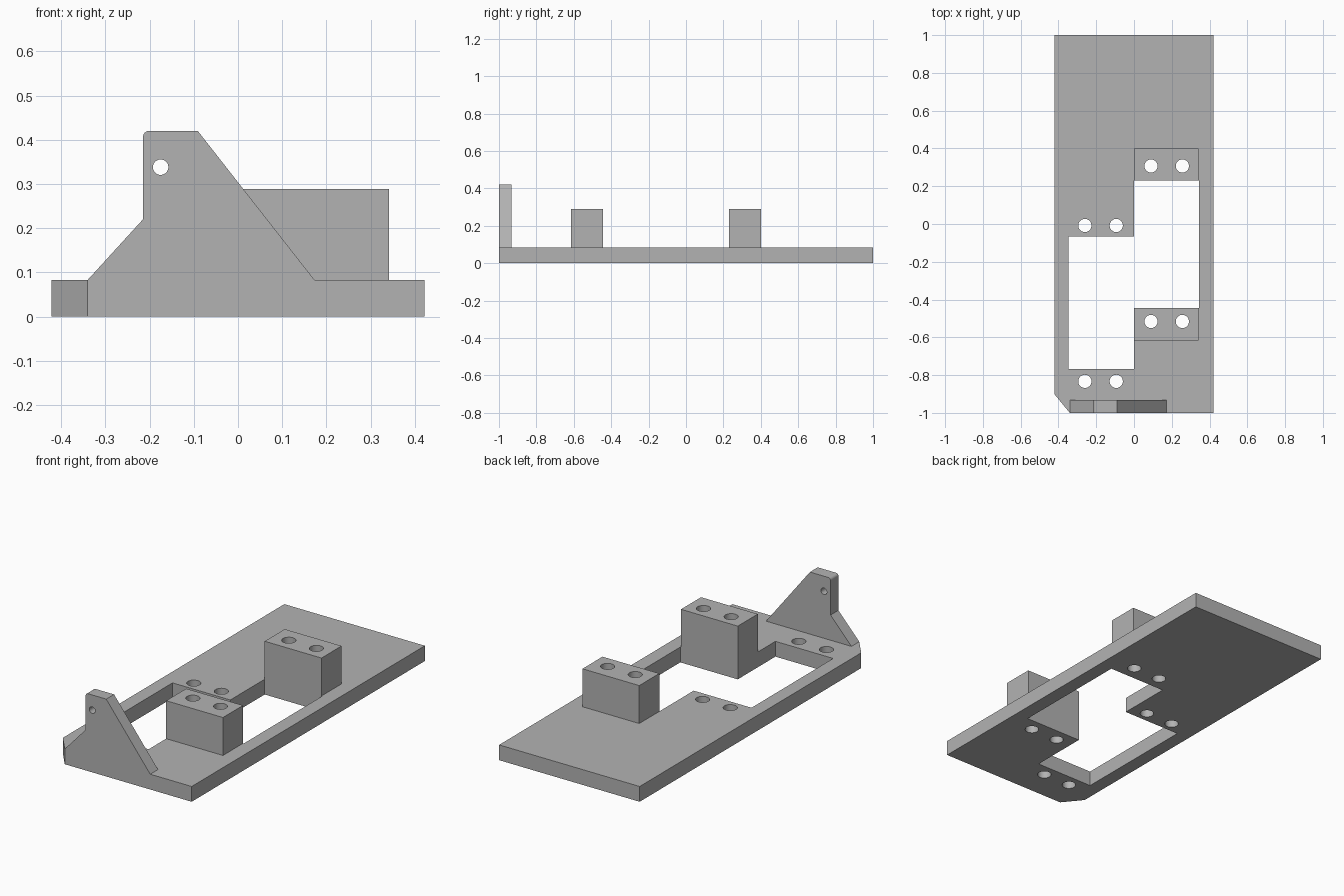
import bpy, bmesh, math
from mathutils import Matrix

if "Cube" in bpy.data.objects:
    bpy.data.objects.remove(bpy.data.objects["Cube"])

grey = bpy.data.materials.new("plain grey")
grey.diffuse_color = (0.45, 0.45, 0.45, 1)
grey.use_nodes = True
grey.node_tree.nodes["Principled BSDF"].inputs["Base Color"].default_value = grey.diffuse_color

T = 0.083    # plate thickness


def prism(name, pts, lo, hi, upright=False):
    """Extrude a profile: along z, or along y when upright (points are x, z)."""
    place = (lambda a, b, d: (a, d, b)) if upright else (lambda a, b, d: (a, b, d))
    bm = bmesh.new()
    face = bm.faces.new([bm.verts.new(place(a, b, lo)) for a, b in pts])
    ext = bmesh.ops.extrude_face_region(bm, geom=[face])
    verts = [g for g in ext["geom"] if isinstance(g, bmesh.types.BMVert)]
    bmesh.ops.translate(bm, verts=verts, vec=place(0, 0, hi - lo))
    bmesh.ops.recalc_face_normals(bm, faces=bm.faces)
    me = bpy.data.meshes.new(name)
    bm.to_mesh(me)
    bm.free()
    me.materials.append(grey)
    ob = bpy.data.objects.new(name, me)
    bpy.context.collection.objects.link(ob)
    return ob


def rect(x0, x1, y0, y1):
    return [(x0, y0), (x1, y0), (x1, y1), (x0, y1)]


def circle(cx, cy, r, n=32):
    return [(cx + r * math.cos(2 * math.pi * i / n),
             cy + r * math.sin(2 * math.pi * i / n)) for i in range(n)]


def combine(target, other, operation):
    """Apply a boolean and remove the helper."""
    mod = target.modifiers.new("cut", 'BOOLEAN')
    mod.operation, mod.solver, mod.object = operation, 'EXACT', other
    bpy.context.view_layer.objects.active = target
    bpy.ops.object.modifier_apply(modifier=mod.name)
    bpy.data.objects.remove(other)


# base plate with one clipped corner
plate = prism("mounting_plate", [(-0.34, -1), (0.422, -1), (0.422, 1),
                                 (-0.422, 1), (-0.422, -0.9)], 0, T)

# stepped opening for the two offset bays
combine(plate, prism("opening", [
    (-0.347, -0.767), (0, -0.767), (0, -0.444), (0.345, -0.444),
    (0.345, 0.229), (0, 0.229), (0, -0.066), (-0.347, -0.066)], -0.1, 0.2), 'DIFFERENCE')

# raised mounting blocks
for y0, y1 in ((-0.616, -0.444), (0.229, 0.401)):
    combine(plate, prism("block", rect(0, 0.341, y0, y1), 0, 0.289), 'UNION')

# upright bracket with a rounded top corner
corner = [(-0.201 + 0.014 * math.cos(a), 0.406 + 0.014 * math.sin(a))
          for a in (math.radians(90 + 15 * i) for i in range(7))]
profile = ([(-0.34, 0), (0.173, 0), (0.173, T), (-0.091, 0.42)] + corner
           + [(-0.215, 0.22), (-0.34, T)])
combine(plate, prism("bracket", profile, -1, -0.933, True), 'UNION')

# screw holes through blocks and plate
for xs, ys in (((0.09, 0.256), (0.307, -0.516)), ((-0.26, -0.094), (-0.008, -0.833))):
    for x in xs:
        for y in ys:
            combine(plate, prism("hole", circle(x, y, 0.035), -0.1, 0.5), 'DIFFERENCE')

# pivot hole through the bracket
combine(plate, prism("pivot", circle(-0.175, 0.338, 0.0175), -1.1, -0.85, True), 'DIFFERENCE')

# smooth only the round walls
bpy.ops.object.select_all(action='DESELECT')
plate.select_set(True)
bpy.context.view_layer.objects.active = plate
bpy.ops.object.shade_smooth_by_angle(angle=math.radians(30))
